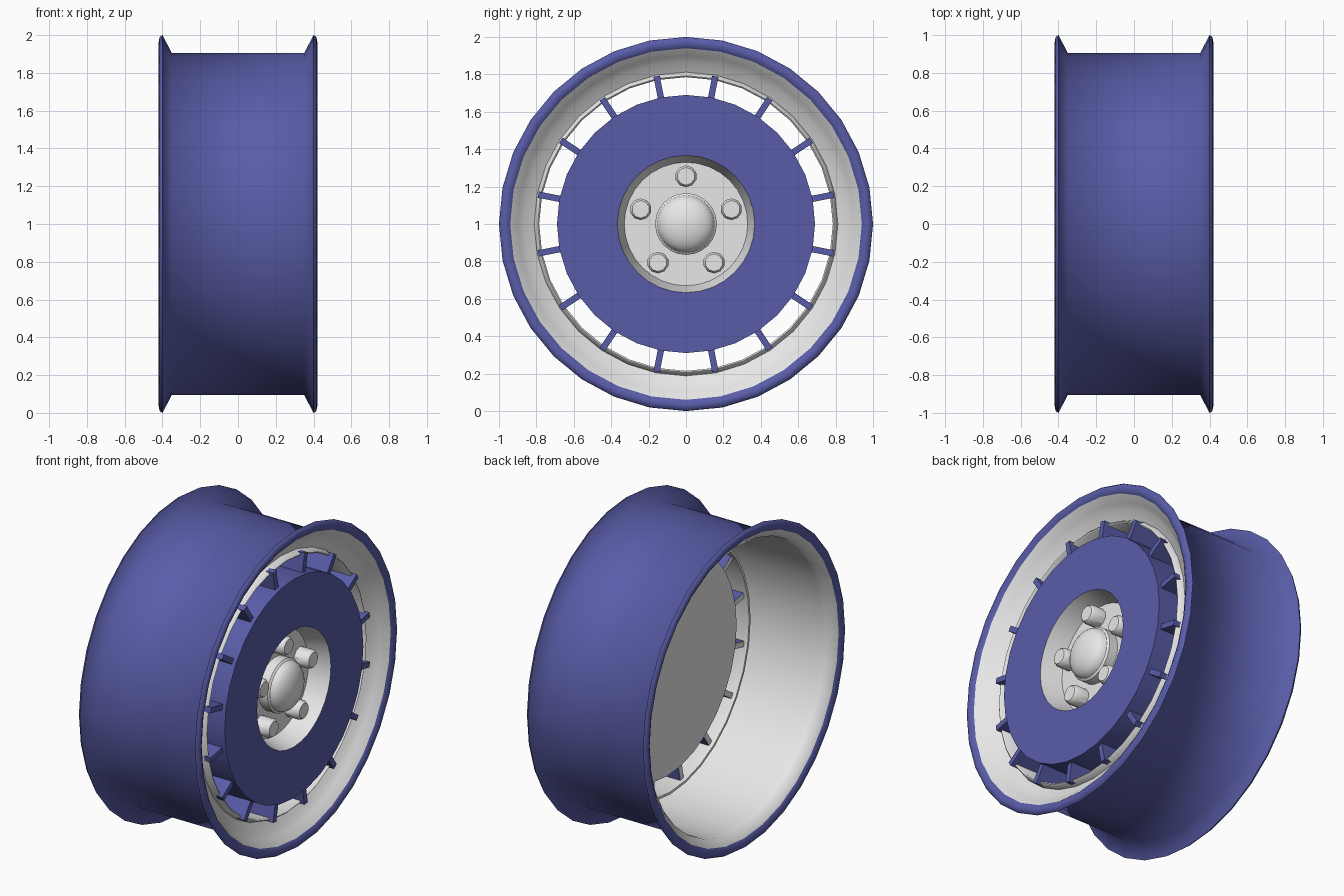
import bpy, bmesh, math
from mathutils import Matrix, Vector

cube = bpy.data.objects.get("Cube")
if cube:
    bpy.data.objects.remove(cube)


def material(name, rgb):
    m = bpy.data.materials.new(name)
    m.use_nodes = True
    m.diffuse_color = (*rgb, 1)
    m.node_tree.nodes["Principled BSDF"].inputs["Base Color"].default_value = (*rgb, 1)
    return m


BLUE = material("violet blue paint", (0.1, 0.108, 0.39))
WHITE = material("pale grey paint", (0.8, 0.8, 0.8))
CENTRE = Vector((0, 0, 1))


def finish(bm, name, angle=35):
    bmesh.ops.recalc_face_normals(bm, faces=bm.faces)
    mesh = bpy.data.meshes.new(name)
    bm.to_mesh(mesh)
    bm.free()
    mesh.materials.append(BLUE)
    mesh.materials.append(WHITE)
    ob = bpy.data.objects.new(name, mesh)
    bpy.context.collection.objects.link(ob)
    bpy.ops.object.select_all(action='DESELECT')
    ob.select_set(True)
    bpy.context.view_layer.objects.active = ob
    bpy.ops.object.shade_smooth_by_angle(angle=math.radians(angle))


def lathe(bm, profile, colours, sides=32, closed=False, offset=(0, 0)):
    """Spin (x, radius) points round the axle; colours holds one slot per segment."""
    rings = []
    for x, r in profile:
        ring = []
        for i in range(sides if r > 0 else 1):
            a = math.tau * i / sides
            ring.append(bm.verts.new((x, offset[0] + r * math.sin(a),
                                      1 + offset[1] + r * math.cos(a))))
        rings.append(ring)
    pairs = list(zip(rings, rings[1:] + rings[:1]))
    for (a, b), slot in zip(pairs if closed else pairs[:-1], colours):
        for i in range(sides):
            j = (i + 1) % sides
            corners = [a[i % len(a)], a[j % len(a)], b[j % len(b)], b[i % len(b)]]
            face = bm.faces.new(list(dict.fromkeys(corners)))
            face.material_index = slot
    return bm


# Rim: painted barrel and flanges, pale lining, dished front ending in a vent tube
back_lip = [(-0.35, 0.905), (-0.4, 1.0), (-0.415, 0.99), (-0.42, 0.965), (-0.405, 0.94)]
lining = [(-0.365, 0.893), (-0.33, 0.89), (0.3, 0.89), (0.28, 0.81), (0.11, 0.8)]
vent = [(0.11, 0.785), (0.335, 0.785), (0.34, 0.793), (0.335, 0.8)]
dish = [(0.3, 0.812), (0.33, 0.865), (0.36, 0.9)]
front_lip = [(-x, r) for x, r in reversed(back_lip)]
rim = back_lip + lining + vent + dish + front_lip
pale = len(lining + vent + dish) + 1
lathe_colours = [0] * 4 + [1] * pale + [0] * 5
finish(lathe(bmesh.new(), rim, lathe_colours, closed=True), "rim", angle=65)

# Centre disc with a recessed hub seat and a pale back
disc = [(0.13, 0), (0.13, 0.69), (0.39, 0.69), (0.39, 0.367), (0.26, 0.33), (0.26, 0)]
finish(lathe(bmesh.new(), disc, [1, 0, 0, 1, 1]), "centre_disc")

# Hub collar and domed cap
dome = [(0.33 + 0.08 * math.sin(t), 0.153 * math.cos(t))
        for t in (math.pi / 2 * k / 6 for k in range(6))]
cap = [(0.25, 0.165), (0.32, 0.165)] + dome + [(0.41, 0)]
finish(lathe(bmesh.new(), cap, [1] * 8, sides=24), "hub_cap")

# Five wheel nuts
bm = bmesh.new()
for k in range(5):
    a = math.tau * k / 5
    spot = (0.255 * math.sin(a), 0.255 * math.cos(a))
    lathe(bm, [(0.25, 0.058), (0.34, 0.058), (0.355, 0.047), (0.355, 0)],
          [1] * 3, sides=10, offset=spot)
finish(bm, "wheel_nuts")

# Sixteen short blades joining disc to rim, pale on the back
bm = bmesh.new()
for k in range(16):
    turn = Matrix.Rotation(math.tau * (k + 0.5) / 16, 4, 'X')
    place = Matrix.Translation(CENTRE) @ turn @ Matrix.Translation((0.25, 0, 0.74))
    bmesh.ops.create_cube(bm, size=1, matrix=place @ Matrix.Diagonal((0.23, 0.034, 0.13, 1)))
bm.normal_update()
for f in bm.faces:
    f.material_index = 1 if f.normal.x < -0.5 else 0
finish(bm, "blades")
